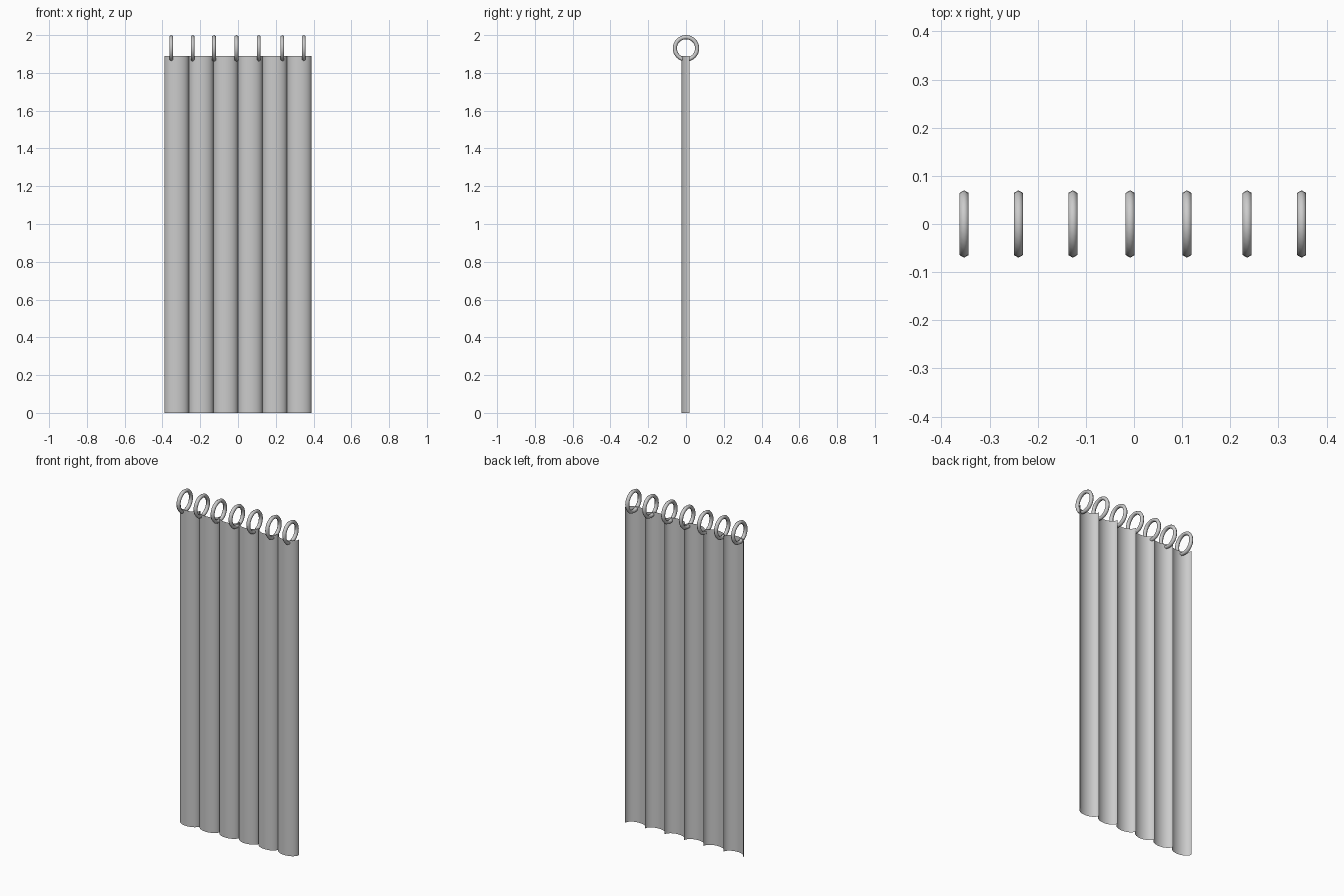
import bpy, bmesh, math

if "Cube" in bpy.data.objects:
    bpy.data.objects.remove(bpy.data.objects["Cube"], do_unlink=True)


def flat_material(name, value):
    mat = bpy.data.materials.new(name)
    mat.use_nodes = True
    color = (value, value, value, 1)
    mat.diffuse_color = color
    mat.node_tree.nodes["Principled BSDF"].inputs["Base Color"].default_value = color
    return mat


grey = flat_material("light grey", 0.6)

# Curtain: thin pleated sheet, each pleat bulging to the front
WIDTH, HEIGHT, PLEATS, STEPS = 0.78, 1.89, 6, 12
pleat_width = WIDTH / PLEATS
bm = bmesh.new()
previous = None
for i in range(PLEATS * STEPS + 1):
    pleat, step = divmod(i, STEPS)
    angle = math.pi * step / STEPS
    x = -WIDTH / 2 + pleat_width * (pleat + (1 - math.cos(angle)) / 2)
    y = 0.018 - 0.043 * math.sin(angle)
    pair = [bm.verts.new((x, y, z)) for z in (0, HEIGHT)]
    if previous:
        bm.faces.new((previous[0], pair[0], pair[1], previous[1]))
    previous = pair
mesh = bpy.data.meshes.new("curtain")
bm.to_mesh(mesh)
bm.free()
curtain = bpy.data.objects.new("curtain", mesh)
bpy.context.collection.objects.link(curtain)
curtain.data.materials.append(grey)
bpy.ops.object.select_all(action="DESELECT")
curtain.select_set(True)
bpy.context.view_layer.objects.active = curtain
bpy.ops.object.shade_smooth_by_angle(angle=math.radians(50))

# Hanging rings along the top edge
for n, x in enumerate((-0.353, -0.24, -0.127, -0.008, 0.11, 0.235, 0.348)):
    bpy.ops.mesh.primitive_torus_add(
        location=(x, 0, 1.93), rotation=(0, math.pi / 2, 0),
        major_radius=0.059, minor_radius=0.011,
        major_segments=32, minor_segments=6)
    ring = bpy.context.object
    ring.name = f"curtain_ring_{n + 1}"
    ring.data.materials.append(grey)
    bpy.ops.object.shade_smooth()
